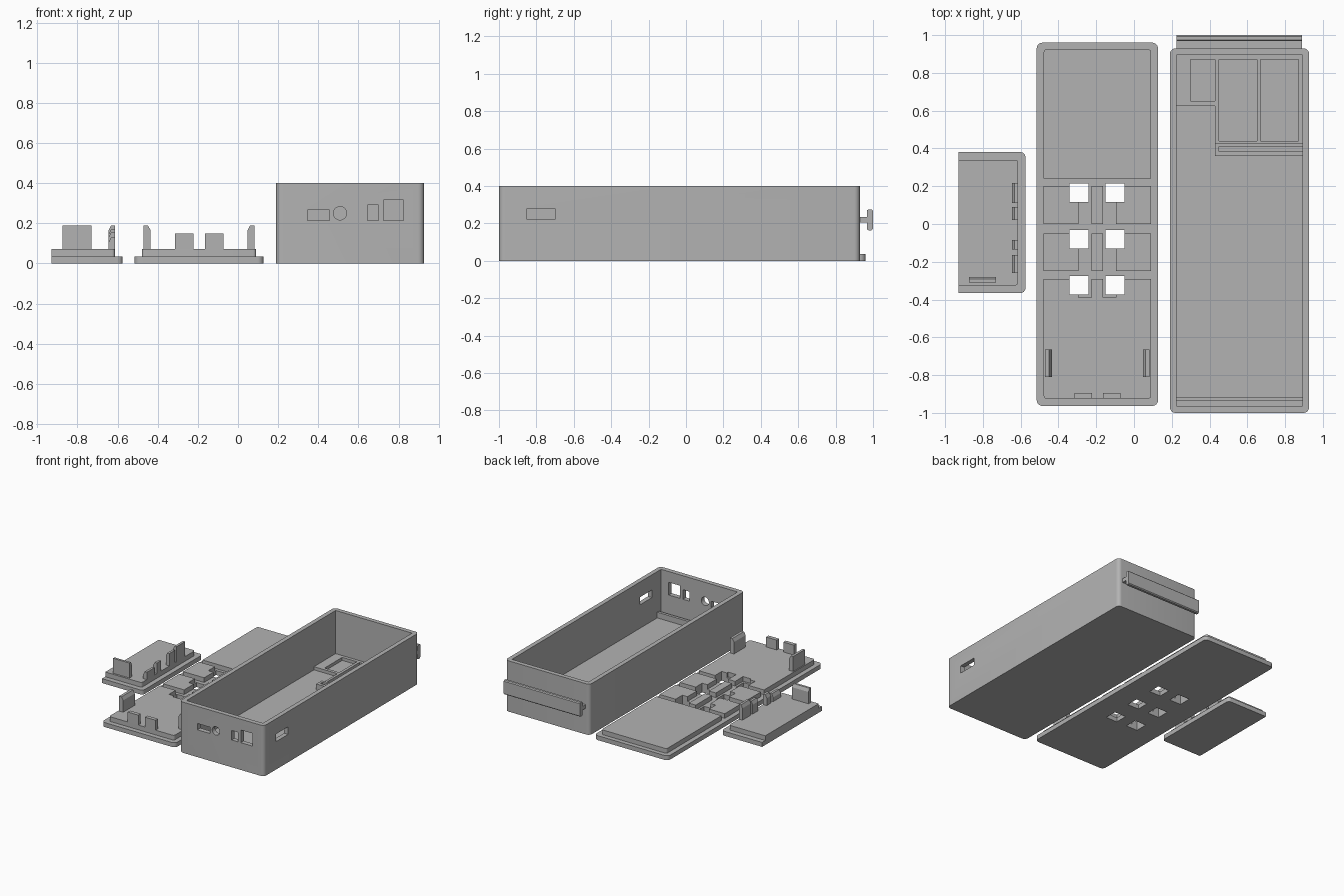
import bpy, bmesh, math

if "Cube" in bpy.data.objects:
    bpy.data.objects.remove(bpy.data.objects["Cube"])

grey = bpy.data.materials.new("plain_grey")
grey.diffuse_color = (0.45, 0.45, 0.45, 1)
grey.use_nodes = True
grey.node_tree.nodes["Principled BSDF"].inputs["Base Color"].default_value = grey.diffuse_color


def prism(name, pts, lo, hi, axis="z"):
    """Extrude a 2D outline along an axis from lo to hi."""
    place = {"z": lambda a, b, c: (a, b, c),
             "y": lambda a, b, c: (a, c, b),
             "x": lambda a, b, c: (c, a, b)}[axis]
    bm = bmesh.new()
    bottom = [bm.verts.new(place(a, b, lo)) for a, b in pts]
    top = [bm.verts.new(place(a, b, hi)) for a, b in pts]
    bm.faces.new(bottom)
    bm.faces.new(top)
    n = len(pts)
    for i in range(n):
        j = (i + 1) % n
        bm.faces.new((bottom[i], bottom[j], top[j], top[i]))
    bmesh.ops.recalc_face_normals(bm, faces=bm.faces)
    me = bpy.data.meshes.new(name)
    bm.to_mesh(me)
    bm.free()
    me.materials.append(grey)
    ob = bpy.data.objects.new(name, me)
    bpy.context.collection.objects.link(ob)
    return ob


def rounded(x0, x1, y0, y1, right=0.03, left=None, steps=6):
    """Rectangle outline with rounded corners."""
    left = right if left is None else left
    pts = []
    for k, (cx, cy, sx, sy, r) in enumerate(((x1, y1, -1, -1, right), (x0, y1, 1, -1, left),
                                             (x0, y0, 1, 1, left), (x1, y0, -1, 1, right))):
        if r == 0:
            pts.append((cx, cy))
            continue
        for i in range(steps + 1):
            a = math.pi / 2 * (k + i / steps)
            pts.append((cx + sx * r + r * math.cos(a), cy + sy * r + r * math.sin(a)))
    return pts


def block(name, x0, x1, y0, y1, z0, z1):
    return prism(name, [(x0, y0), (x1, y0), (x1, y1), (x0, y1)], z0, z1)


def cut(ob, cutters):
    """Subtract each cutter and discard it."""
    bpy.context.view_layer.objects.active = ob
    for c in cutters:
        m = ob.modifiers.new("cut", "BOOLEAN")
        m.operation, m.solver, m.object = "DIFFERENCE", "EXACT", c
        bpy.ops.object.modifier_apply(modifier=m.name)
        c.hide_render = True
        bpy.data.objects.remove(c)


def smooth(ob):
    bpy.ops.object.select_all(action="DESELECT")
    ob.select_set(True)
    bpy.context.view_layer.objects.active = ob
    bpy.ops.object.shade_smooth_by_angle(angle=math.radians(30))


# Open case with port openings in the front and right walls
case = prism("case", rounded(0.19, 0.927, -1, 0.93), 0, 0.4)
ports = [block("inside_cutter", 0.225, 0.892, -0.963, 0.895, 0.035, 0.5)]
for x0, x1, z1 in ((0.345, 0.455, 0.265), (0.645, 0.70, 0.29), (0.725, 0.825, 0.315)):
    ports.append(block("port_cutter", x0, x1, -1.1, -0.94, 0.215, z1))
circle = [(0.508 + 0.033 * math.cos(math.tau * i / 32), 0.25 + 0.033 * math.sin(math.tau * i / 32))
          for i in range(32)]
ports.append(prism("round_port_cutter", circle, -1.1, -0.94, "y"))
ports.append(block("side_port_cutter", 0.85, 1.0, -0.85, -0.70, 0.22, 0.28))
cut(case, ports)
smooth(case)

# Raised floor platform with three pockets
platform = prism("floor_platform", [(0.225, 0.625), (0.43, 0.625), (0.43, 0.43), (0.892, 0.43),
                                    (0.892, 0.895), (0.225, 0.895)], 0.035, 0.06)
cut(platform, [block("pocket_cutter", x0, x1, y0, 0.87, 0.036, 0.2)
               for x0, x1, y0 in ((0.30, 0.428, 0.65), (0.45, 0.65, 0.44), (0.67, 0.87, 0.44))])

# Slotted board rail and front rail
rail = block("board_rail", 0.43, 0.892, 0.36, 0.43, 0.035, 0.08)
cut(rail, [block("slot_cutter", 0.45, 1.0, 0.385, 0.41, 0.045, 0.2)])
block("front_rail", 0.225, 0.892, -0.937, -0.915, 0.035, 0.08)

# T-shaped rail on the back wall
prism("back_rail", [(0.925, 0.205), (0.968, 0.205), (0.968, 0.168), (0.975, 0.163), (0.993, 0.163),
                    (1.0, 0.17), (1.0, 0.268), (0.993, 0.275), (0.975, 0.275), (0.968, 0.27),
                    (0.968, 0.235), (0.925, 0.235)], 0.225, 0.89, "x")

# Long lid with six square windows
windows = [(x, y) for x in (-0.341, -0.15) for y in (0.117, -0.13, -0.373)]


def window_cutters():
    return [block("window_cutter", x, x + 0.1, y, y + 0.098, -0.1, 0.2) for x, y in windows]


lid = prism("long_lid_base", rounded(-0.515, 0.127, -0.963, 0.96), 0, 0.035)
cut(lid, window_cutters())
smooth(lid)

# Raised inner layer of the long lid, divided by wire channels
inner = prism("long_lid_inner", rounded(-0.478, 0.09, -0.925, 0.925, 0.015), 0.035, 0.072)
channels = [block("cross_channel_cutter", -0.6, 0.2, y0, y1, 0.035, 0.2)
            for y0, y1 in ((0.2, 0.24), (-0.05, 0.0), (-0.29, -0.25))]
channels += [block("long_channel_cutter", x, x + 0.07, -0.39, 0.22, 0.035, 0.2)
             for x in (-0.295, -0.165)]
cut(inner, channels + window_cutters())
smooth(inner)


def clip(name, wall, inside, y0, y1, z1):
    """Upright tab with its inner top corner bevelled."""
    d = 0.6 * (inside - wall)
    prism(name, [(wall, 0.07), (inside, 0.07), (inside, z1 - 0.025),
                 (wall + d, z1), (wall, z1)], y0, y1, "y")


# Tabs on the long lid
clip("long_lid_left_tab", -0.47, -0.435, -0.81, -0.665, 0.19)
clip("long_lid_right_tab", 0.082, 0.047, -0.81, -0.665, 0.19)
for x in (-0.315, -0.165):
    block("long_lid_front_tab", x, x + 0.093, -0.925, -0.895, 0.07, 0.15)

# Short lid, flat on its left edge
smooth(prism("short_lid_base", rounded(-0.93, -0.575, -0.365, 0.38, 0.025, 0), 0, 0.035))
smooth(prism("short_lid_inner", rounded(-0.93, -0.613, -0.325, 0.34, 0.015, 0), 0.035, 0.072))
for y0, y1, z1 in ((0.112, 0.218, 0.19), (0.022, 0.09, 0.17), (-0.135, -0.085, 0.155),
                   (-0.26, -0.165, 0.13)):
    clip("short_lid_port_tab", -0.613, -0.645, y0, y1, z1)
prism("short_lid_front_tab", [(-0.31, 0.07), (-0.28, 0.07), (-0.28, 0.165), (-0.292, 0.19),
                              (-0.31, 0.19)], -0.873, -0.73, "x")
